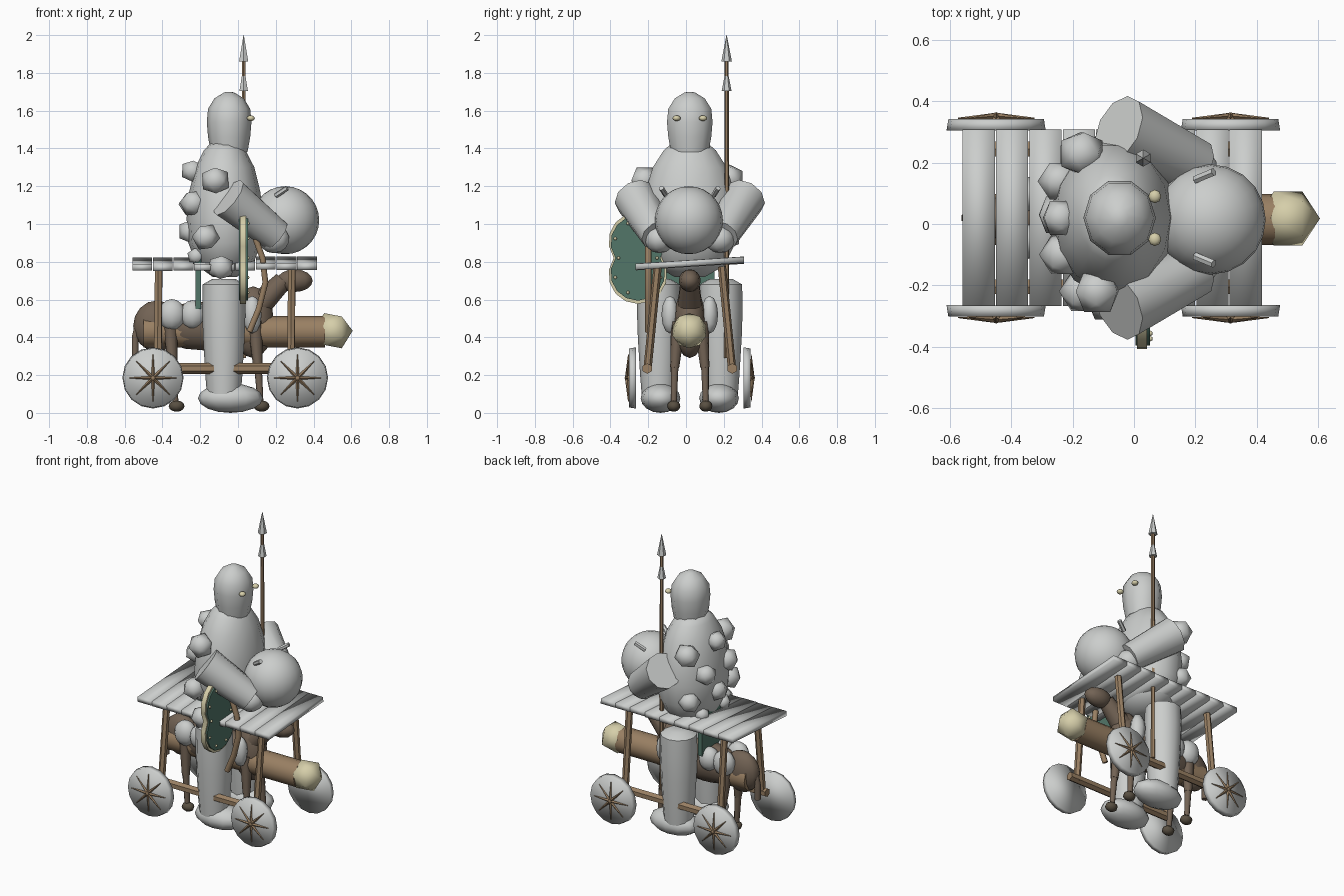
import bpy, bmesh, math, random
from mathutils import Vector, Matrix

if "Cube" in bpy.data.objects:
    bpy.data.objects.remove(bpy.data.objects["Cube"])

MID = 0.02  # plane of symmetry in y


def material(name, rgb):
    m = bpy.data.materials.new(name)
    m.use_nodes = True
    m.diffuse_color = (*rgb, 1)
    m.node_tree.nodes["Principled BSDF"].inputs["Base Color"].default_value = (*rgb, 1)
    return m


GREY = material("pale grey", (0.6, 0.615, 0.605))
WOOD = material("tan wood", (0.32, 0.215, 0.125))
HIDE = material("brown hide", (0.17, 0.125, 0.09))
HOOF = material("dark hoof", (0.10, 0.08, 0.055))
BONE = material("cream bone", (0.67, 0.62, 0.40))
GREEN = material("muted green", (0.085, 0.18, 0.14))


def finish(name, bm, mat, angle=50):
    me = bpy.data.meshes.new(name)
    bmesh.ops.recalc_face_normals(bm, faces=bm.faces)
    bm.to_mesh(me)
    bm.free()
    for p in me.polygons:
        p.use_smooth = True
    me.set_sharp_from_angle(angle=math.radians(angle))
    me.materials.append(mat)
    ob = bpy.data.objects.new(name, me)
    bpy.context.collection.objects.link(ob)
    return ob


def ball(name, pos, size, mat, seg=10, rings=7):
    bm = bmesh.new()
    m = Matrix.Translation(pos) @ Matrix.Diagonal((*size, 1))
    bmesh.ops.create_uvsphere(bm, u_segments=seg, v_segments=rings, radius=1, matrix=m)
    return finish(name, bm, mat, 70)


def nugget(name, pos, r, mat, turn, angle):
    # chunky twenty-sided lump
    bm = bmesh.new()
    m = Matrix.Translation(pos) @ turn @ Matrix.Scale(r, 4)
    bmesh.ops.create_icosphere(bm, subdivisions=1, radius=1, matrix=m)
    return finish(name, bm, mat, angle)


def rod(name, a, b, r1, r2, mat, seg=8, angle=50):
    a, b = Vector(a), Vector(b)
    d = b - a
    m = Matrix.Translation((a + b) / 2) @ d.to_track_quat('Z', 'Y').to_matrix().to_4x4()
    bm = bmesh.new()
    bmesh.ops.create_cone(bm, cap_ends=True, segments=seg, radius1=r1, radius2=r2,
                          depth=d.length, matrix=m)
    return finish(name, bm, mat, angle)


def box(name, pos, size, mat, turn, angle):
    bm = bmesh.new()
    m = Matrix.Translation(pos) @ turn @ Matrix.Diagonal((*size, 1))
    bmesh.ops.create_cube(bm, size=1, matrix=m)
    return finish(name, bm, mat, angle)


def lathe(name, pos, profile, scale, mat, seg=14):
    # rings of (radius, height), capped at both ends
    bm = bmesh.new()
    rings = []
    for r, z in profile:
        rings.append([bm.verts.new((pos[0] + r * scale[0] * math.cos(i * math.tau / seg),
                                    pos[1] + r * scale[1] * math.sin(i * math.tau / seg),
                                    pos[2] + z)) for i in range(seg)])
    for lo, hi in zip(rings, rings[1:]):
        for i in range(seg):
            j = (i + 1) % seg
            bm.faces.new((lo[i], lo[j], hi[j], hi[i]))
    bm.faces.new(rings[0])
    bm.faces.new(rings[-1])
    return finish(name, bm, mat)


def tube(name, pts, r, mat):
    cu = bpy.data.curves.new(name, 'CURVE')
    cu.dimensions = '3D'
    cu.bevel_depth = r
    cu.bevel_resolution = 1
    cu.use_fill_caps = True
    sp = cu.splines.new('POLY')
    sp.points.add(len(pts) - 1)
    for p, co in zip(sp.points, pts):
        p.co = (*co, 1)
    cu.materials.append(mat)
    ob = bpy.data.objects.new(name, cu)
    bpy.context.collection.objects.link(ob)


# Big rider: torso, head and round drum held in front
lathe("torso", (-0.07, MID, 0), [(0.07, 0.72), (0.16, 0.78), (0.21, 0.9), (0.22, 1.03),
      (0.205, 1.17), (0.17, 1.3), (0.12, 1.39), (0.08, 1.43)], (0.92, 1.18), GREY)
lathe("head", (-0.047, MID, 0), [(0.10, 1.38), (0.115, 1.46), (0.122, 1.54), (0.115, 1.61),
      (0.08, 1.665), (0.03, 1.695), (0.01, 1.7)], (0.97, 1.04), GREY, 10)
ball("round_drum", (0.25, 0.015, 1.02), (0.18, 0.18, 0.18), GREY, 20, 14)

# Warts scattered over the back
warts = [(-0.24, 0.02, 1.28, 0.065), (-0.17, 0.23, 1.24, 0.08), (-0.12, -0.22, 1.23, 0.08),
         (-0.235, -0.1, 1.11, 0.075), (-0.245, 0.14, 1.1, 0.07), (-0.17, -0.22, 0.93, 0.075),
         (-0.25, 0.03, 0.96, 0.07), (-0.18, 0.22, 0.93, 0.07), (-0.09, -0.25, 0.77, 0.072),
         (-0.22, -0.08, 0.83, 0.05), (-0.21, 0.13, 0.82, 0.05)]
for x, y, z, r in warts:
    nugget("back_wart", (x, y, z), r, GREY, Matrix.Rotation(x * 9 + y * 5, 4, 'Y'), 60)

for s, side in ((-1, "right"), (1, "left")):
    def at(x, off, z):
        return (x, MID + s * off, z)
    # Rider limbs and face
    ball(side + "_eye", at(0.068, 0.07, 1.56), (0.021, 0.022, 0.015), BONE, 8, 6)
    rod(side + "_arm", at(-0.05, 0.29, 1.14), at(0.2, 0.17, 0.94), 0.115, 0.09, GREY, 10)
    ball(side + "_hand", at(0.19, 0.16, 0.92), (0.085, 0.08, 0.075), GREY)
    lathe(side + "_leg", at(-0.075, 0.165, 0), [(0.09, 0.1), (0.098, 0.2), (0.11, 0.4),
          (0.115, 0.55), (0.112, 0.68), (0.06, 0.71)], (1, 1), GREY, 12)
    ball(side + "_foot", at(-0.04, 0.155, 0.078), (0.172, 0.105, 0.078), GREY, 12, 8)
    rod(side + "_drum_peg", at(0.2, 0.125, 1.15), at(0.26, 0.15, 1.19), 0.014, 0.014, GREY, 6)

    # Mount legs, hooves and small armour pieces
    for x, name in ((-0.33, "rear"), (0.12, "front")):
        rod(f"{side}_{name}_upper_leg", at(x - 0.03, 0.06, 0.48), at(x - 0.015, 0.08, 0.24), 0.04, 0.024, HIDE)
        rod(f"{side}_{name}_lower_leg", at(x - 0.015, 0.08, 0.26), at(x, 0.085, 0.04), 0.022, 0.016, HIDE)
        ball(f"{side}_{name}_hoof", at(x + 0.005, 0.085, 0.036), (0.042, 0.035, 0.03), HOOF, 8, 6)
    for x, r in ((-0.35, 0.075), (-0.24, 0.07)):
        ball(side + "_haunch_plate", at(x, 0.075, 0.52), (r, 0.06, r * 1.1), GREY, 10, 8)
    ball(side + "_chest_plate", at(0.075, 0.105, 0.52), (0.05, 0.045, 0.1), GREY, 8, 6)

    # Wagon frame: rail, posts, wheels with star spokes
    rod(side + "_rail", at(-0.46, 0.225, 0.235), at(0.34, 0.225, 0.235), 0.028, 0.028, WOOD, 6)
    for x in (-0.425, 0.28):
        rod(side + "_post", at(x, 0.225, 0.22), at(x + 0.005, 0.17, 0.775), 0.022, 0.022, WOOD, 6)
    for x in (-0.45, 0.315):
        rod(side + "_wheel", at(x, 0.285, 0.185), at(x, 0.322, 0.185), 0.162, 0.156, GREY, 16, 100)
        ball(side + "_hub", at(x, 0.325, 0.185), (0.02, 0.02, 0.02), WOOD, 8, 6)
        for k in range(8):
            c, q = math.cos(k * math.pi / 4), math.sin(k * math.pi / 4)
            rod(side + "_spoke", at(x + 0.01 * c, 0.332, 0.185 + 0.01 * q),
                at(x + 0.125 * c, 0.325, 0.185 + 0.125 * q), 0.01, 0.002, WOOD, 4)

# Mount: body, neck, head, tail
ball("mount_rump", (-0.43, MID, 0.46), (0.125, 0.073, 0.135), HIDE, 12, 8)
ball("mount_body", (-0.17, MID, 0.46), (0.29, 0.105, 0.13), HIDE, 12, 8)
ball("mount_chest", (0.08, MID, 0.48), (0.11, 0.085, 0.19), HIDE, 12, 8)
rod("mount_neck", (0.09, MID, 0.55), (0.24, MID, 0.7), 0.07, 0.05, HIDE, 10)
ball("mount_head", (0.3, MID, 0.7), (0.1, 0.058, 0.06), HIDE, 10, 8)
tube("mount_tail", [(-0.4, MID, 0.56), (-0.47, MID, 0.57), (-0.52, MID, 0.5),
                    (-0.545, MID, 0.4), (-0.545, MID, 0.3)], 0.02, HIDE)
box("saddle_cloth", (-0.21, MID, 0.7), (0.03, 0.26, 0.3), GREEN, Matrix(), 30)

# Ram log with faceted tip
rod("ram_log", (-0.5, 0.015, 0.43), (0.46, 0.015, 0.43), 0.083, 0.083, WOOD, 12)
nugget("ram_tip", (0.503, 0.018, 0.435), 0.104, BONE, Matrix.Rotation(math.pi / 2, 4, 'Y'), 60)

# Plank deck, sloping gently sideways
slope = Matrix.Rotation(0.065, 4, 'X')
random.seed(4)
for i in range(9):
    lift = random.uniform(-0.004, 0.004)
    box("deck_plank", (-0.507 + i * 0.109, MID, 0.79 + lift), (0.105, 0.575, 0.032),
        GREY, slope, 120)

# Spear with two points
rod("spear_shaft", (0.03, 0.215, 0.29), (0.03, 0.215, 1.9), 0.014, 0.011, WOOD, 6)
rod("spear_point", (0.03, 0.215, 1.86), (0.03, 0.215, 2.0), 0.028, 0.001, GREY, 6)
rod("spear_lower_point", (0.03, 0.215, 1.705), (0.03, 0.215, 1.82), 0.026, 0.004, GREY, 6)

# Figure-eight shield with a raised rim and rivets
SY, SZ, LOBE, OFF = -0.255, 0.82, 0.155, 0.088


def outline(scale):
    limit = math.acos(-OFF / LOBE)
    pts = []
    for sign in (1, -1):
        for k in range(10):
            t = -limit + 2 * limit * k / 10
            pts.append((SY + sign * LOBE * scale * math.sin(t),
                        SZ + sign * (OFF + LOBE * math.cos(t)) * scale))
    return pts


def slab(name, scale, x0, x1, mat):
    bm = bmesh.new()
    f = bm.faces.new([bm.verts.new((x0, y, z)) for y, z in outline(scale)])
    ext = bmesh.ops.extrude_face_region(bm, geom=[f])["geom"]
    bmesh.ops.translate(bm, vec=(x1 - x0, 0, 0),
                        verts=[v for v in ext if isinstance(v, bmesh.types.BMVert)])
    finish(name, bm, mat)


slab("shield_rim", 1.0, 0.01, 0.042, BONE)
slab("shield_face", 0.93, 0.005, 0.052, GREEN)
for y, z in outline(0.8)[::2]:
    ball("shield_rivet", (0.053, y, z), (0.009, 0.009, 0.009), BONE, 6, 4)

# Bow slung at the side
tube("bow", [(0.09, -0.2, 0.93), (0.13, -0.2, 0.82), (0.145, -0.2, 0.69),
             (0.11, -0.2, 0.55), (0.06, -0.2, 0.43)], 0.018, WOOD)
